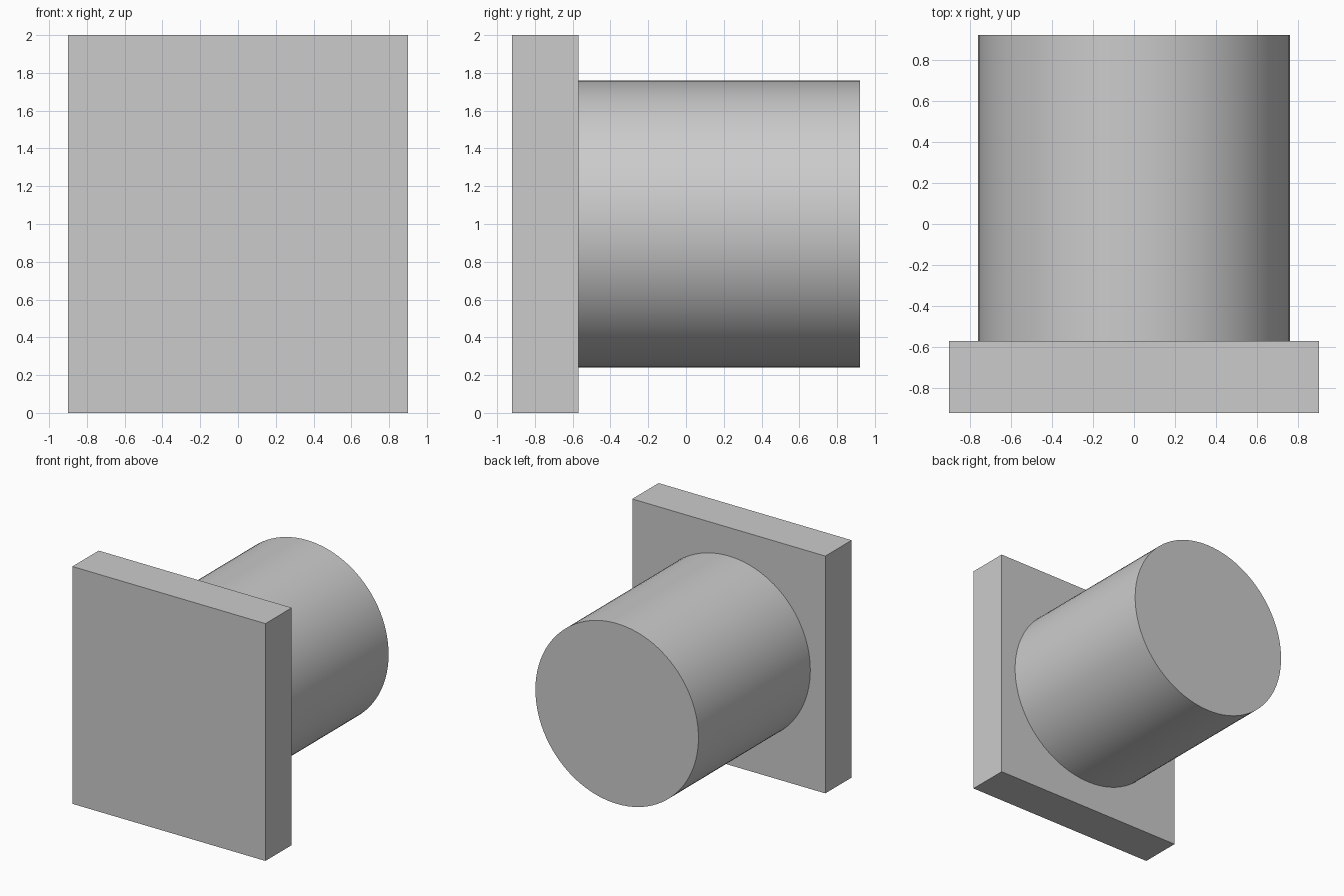
import bpy
import math

default = bpy.data.objects.get("Cube")
if default:
    bpy.data.objects.remove(default, do_unlink=True)

# Single plain grey
grey = bpy.data.materials.new("plain_grey")
grey.use_nodes = True
colour = (0.6, 0.6, 0.6, 1.0)
grey.diffuse_color = colour
grey.node_tree.nodes["Principled BSDF"].inputs["Base Color"].default_value = colour

WIDTH, HEIGHT = 1.8, 2.0
FRONT, JOINT, BACK = -0.92, -0.57, 0.92
RADIUS = 0.76


def finish(name):
    obj = bpy.context.object
    obj.name = name
    obj.data.materials.append(grey)
    bpy.ops.object.transform_apply(location=False, rotation=True, scale=True)
    return obj


# Flat rectangular plate at the front
bpy.ops.mesh.primitive_cube_add(size=1, location=(0, (FRONT + JOINT) / 2, HEIGHT / 2))
bpy.context.object.scale = (WIDTH, JOINT - FRONT, HEIGHT)
finish("front_plate")

# Round shaft running backwards from the plate
bpy.ops.mesh.primitive_cylinder_add(
    vertices=96, radius=RADIUS, depth=BACK - JOINT,
    location=(0, (JOINT + BACK) / 2, HEIGHT / 2), rotation=(math.pi / 2, 0, 0))
finish("round_shaft")
bpy.ops.object.shade_smooth_by_angle(angle=math.radians(30))
